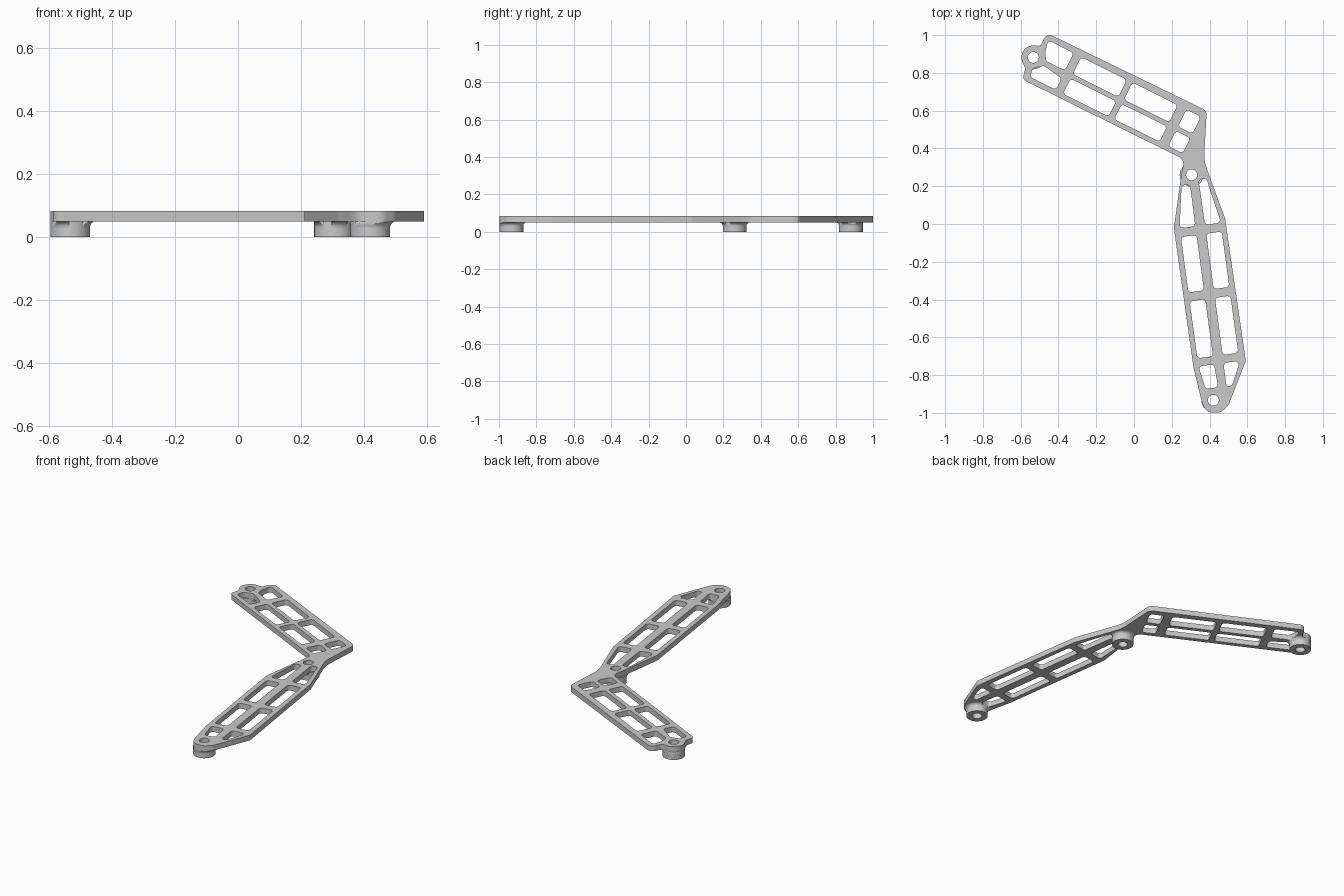
import bpy, bmesh
from math import cos, sin, tan, radians, tau
from mathutils import Vector

cube = bpy.data.objects.get("Cube")
if cube:
    bpy.data.objects.remove(cube)

grey = bpy.data.materials.new("light_grey")
grey.use_nodes = True
GREY = (0.59, 0.59, 0.59, 1)
grey.diffuse_color = GREY
grey.node_tree.nodes["Principled BSDF"].inputs["Base Color"].default_value = GREY

BOTTOM, TOP = 0.05, 0.083
BOSS_R, BORE_R = 0.063, 0.029
BOSSES = {"end_boss": (-0.533, 0.882), "elbow_boss": (0.305, 0.26), "tip_boss": (0.42, -0.933)}


def rounded(corners, steps=6):
    """Replace each (x, y, radius) corner with a tangent arc."""
    pts = [Vector((x, y, 0)) for x, y, r in corners]
    out = []
    for i, p in enumerate(pts):
        r = corners[i][2]
        to_a, to_b = pts[i - 1] - p, pts[(i + 1) % len(pts)] - p
        limit = 0.48 * min(to_a.length, to_b.length)
        a, b = to_a.normalized(), to_b.normalized()
        half = a.angle(b) / 2
        d = min(r / tan(half), limit)
        if r == 0 or d < 0.002:
            out.append(p)
            continue
        centre = p + (a + b).normalized() * (d / cos(half))
        start, end = p + a * d - centre, p + b * d - centre
        ua, ub = start.normalized(), end.normalized()
        out += [centre + ua.slerp(ub, k / steps) * start.length for k in range(steps + 1)]
    return out


def circle(centre, r, n=40):
    return [Vector((centre[0] + r * cos(tau * k / n), centre[1] + r * sin(tau * k / n), 0))
            for k in range(n)]


def along(direction, cells, radius=0.018):
    """Turn openings given as (along, across) corners into loops on the plate."""
    e = Vector(direction).normalized()
    n = Vector((-e.y, e.x))
    return [rounded([(*(e * u + n * v), radius) for u, v in cell]) for cell in cells]


def box(u, v):
    return [(u[0], v[0]), (u[1], v[0]), (u[1], v[1]), (u[0], v[1])]


def prism(name, loops, z0, z1):
    """Extrude an outline with openings into a solid."""
    curve = bpy.data.curves.new(name, "CURVE")
    curve.dimensions, curve.fill_mode = "2D", "BOTH"
    curve.extrude = (z1 - z0) / 2
    for loop in loops:
        s = curve.splines.new("POLY")
        s.points.add(len(loop) - 1)
        for pt, co in zip(s.points, loop):
            pt.co = (co.x, co.y, 0, 1)
        s.use_cyclic_u = True
    temp = bpy.data.objects.new(name + "_curve", curve)
    bpy.context.collection.objects.link(temp)
    bpy.context.view_layer.update()
    mesh = bpy.data.meshes.new_from_object(temp.evaluated_get(bpy.context.evaluated_depsgraph_get()))
    bpy.data.objects.remove(temp)
    bm = bmesh.new()
    bm.from_mesh(mesh)
    bmesh.ops.remove_doubles(bm, verts=bm.verts, dist=0.0002)
    bmesh.ops.translate(bm, verts=bm.verts, vec=(0, 0, (z0 + z1) / 2))
    return finish(name, bm, mesh)


def lathe(name, centre, profile):
    """Spin a closed (radius, z) profile around a vertical axis."""
    bm = bmesh.new()
    vs = [bm.verts.new((r, 0, z)) for r, z in profile]
    es = [bm.edges.new((vs[i - 1], vs[i])) for i in range(len(vs))]
    bmesh.ops.spin(bm, geom=vs + es, cent=(0, 0, 0), axis=(0, 0, 1), angle=tau,
                   steps=40, use_merge=True)
    bmesh.ops.remove_doubles(bm, verts=bm.verts, dist=0.0001)
    bmesh.ops.translate(bm, verts=bm.verts, vec=(*centre, 0))
    return finish(name, bm, bpy.data.meshes.new(name))


def finish(name, bm, mesh):
    bmesh.ops.recalc_face_normals(bm, faces=bm.faces)
    bm.to_mesh(mesh)
    bm.free()
    mesh.materials.clear()
    mesh.materials.append(grey)
    ob = bpy.data.objects.new(name, mesh)
    bpy.context.collection.objects.link(ob)
    bpy.ops.object.select_all(action="DESELECT")
    ob.select_set(True)
    bpy.context.view_layer.objects.active = ob
    bpy.ops.object.shade_smooth_by_angle(angle=radians(30))
    return ob


# Outer outline, with the end boss bulging out of the upper arm
cx, cy = BOSSES["end_boss"]
bulge = [(cx + BOSS_R * cos(radians(a)), cy + BOSS_R * sin(radians(a)), 0)
         for a in range(210, 79, -10)]
outline = rounded([
    (-0.463, 1.012, 0.035), (0.385, 0.6, 0.035), (0.37, 0.335, 0.2), (0.482, 0.03, 0.06),
    (0.592, -0.725, 0.04), (0.5, -0.96, 0.05), (0.46, -0.998, 0.05), (0.38, -0.998, 0.05),
    (0.356, -0.93, 0.05), (0.315, -0.76, 0.06), (0.211, -0.02, 0.06), (0.252, 0.27, 0.1),
    (0.268, 0.34, 0.05), (-0.59, 0.765, 0.025), (-0.575, 0.825, 0.02),
] + bulge + [(-0.494, 0.943, 0.03)])

# Upper arm openings: two rows, the first pair shaped around the boss
upper_cols = [(-0.643, -0.374), (-0.341, -0.073), (-0.021, 0.064)]
upper = [box(c, v) for c in upper_cols for v in [(0.45, 0.54), (0.566, 0.667)]]
upper += [[(-0.84, 0.67), (-0.689, 0.668), (-0.689, 0.566), (-0.8, 0.566), (-0.825, 0.605)],
          [(-0.84, 0.452), (-0.687, 0.452), (-0.687, 0.52), (-0.8, 0.538), (-0.846, 0.5)]]

# Lower arm openings: two rows, tapering at both ends
lower = [box(c, v) for c in [(0.102, 0.398), (0.445, 0.75)] for v in [(0.237, 0.32), (0.372, 0.455)]]
lower += [[(-0.168, 0.277), (-0.168, 0.322), (0.055, 0.32), (0.055, 0.236)],
          [(-0.187, 0.37), (-0.187, 0.412), (0.055, 0.457), (0.055, 0.372)],
          [(0.793, 0.237), (0.793, 0.32), (0.918, 0.325), (0.915, 0.258)],
          [(0.793, 0.37), (0.793, 0.46), (0.918, 0.398), (0.918, 0.37)]]

loops = [outline] + along((0.896, -0.445), upper) + along((0.1345, -0.991), lower)
loops += [circle(c, BORE_R) for c in BOSSES.values()]
prism("arm_plate", loops, BOTTOM, TOP)

# Bosses, each with a fillet trimmed to the plate shape
trimmer = prism("fillet_trimmer", loops, 0.02, BOTTOM + 0.01)
trimmer.hide_render = True
trimmer.hide_viewport = True
for name, centre in BOSSES.items():
    lathe(name, centre, [(BORE_R, 0), (BOSS_R, 0), (BOSS_R, BOTTOM), (BORE_R, BOTTOM)])
    cove = [(BOSS_R + 0.02 * (1 - cos(a)), 0.03 + 0.02 * sin(a))
            for a in [radians(d) for d in range(0, 91, 15)]]
    fillet = lathe(name + "_fillet", centre, [(0.058, 0.03)] + cove + [(0.058, BOTTOM)])
    trim = fillet.modifiers.new("trim", "BOOLEAN")
    trim.operation, trim.solver, trim.object = "INTERSECT", "EXACT", trimmer
